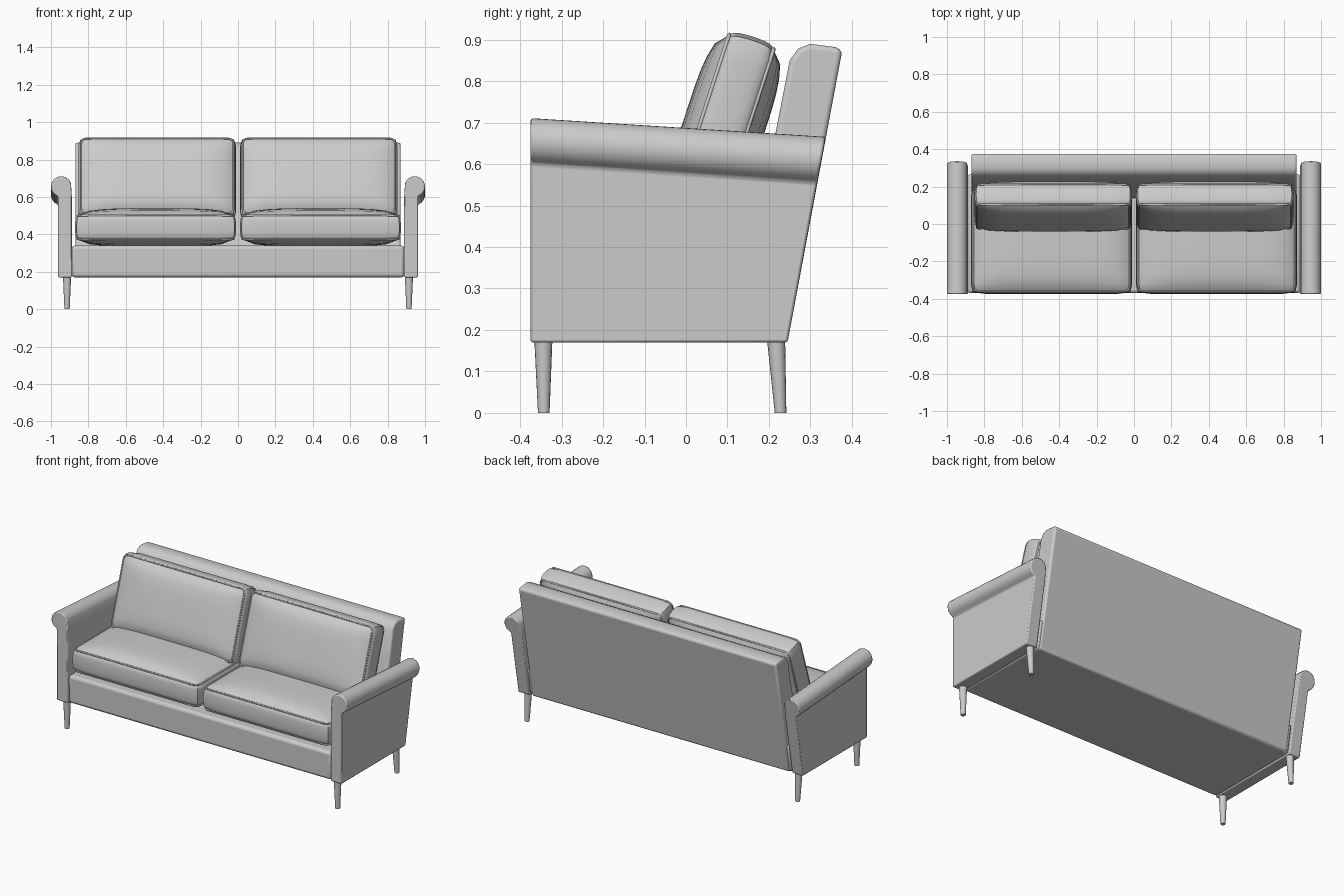
import bpy, bmesh, math
from mathutils import Matrix, Vector

if "Cube" in bpy.data.objects:
    bpy.data.objects.remove(bpy.data.objects["Cube"])

# One upholstery colour
fabric = bpy.data.materials.new("warm_grey")
fabric.use_nodes = True
GREY = (0.6, 0.6, 0.6, 1)
fabric.diffuse_color = GREY
fabric.node_tree.nodes["Principled BSDF"].inputs["Base Color"].default_value = GREY


def finish(name, bm, bevel=0, segments=3):
    """Turn a bmesh into a smooth shaded object with an optional bevel."""
    bmesh.ops.recalc_face_normals(bm, faces=bm.faces)
    mesh = bpy.data.meshes.new(name)
    bm.to_mesh(mesh)
    bm.free()
    mesh.materials.append(fabric)
    obj = bpy.data.objects.new(name, mesh)
    bpy.context.collection.objects.link(obj)
    if bevel:
        mod = obj.modifiers.new("soft_edges", "BEVEL")
        mod.width, mod.segments = bevel, segments
        mod.limit_method, mod.angle_limit = "ANGLE", math.radians(40)
    bpy.ops.object.select_all(action="DESELECT")
    obj.select_set(True)
    bpy.context.view_layer.objects.active = obj
    bpy.ops.object.shade_smooth_by_angle(angle=math.radians(45))
    return obj


def loft(name, first, second, bevel=0, segments=3):
    """Join two matching outlines into a closed solid."""
    bm = bmesh.new()
    a = [bm.verts.new(p) for p in first]
    b = [bm.verts.new(p) for p in second]
    bm.faces.new(a)
    bm.faces.new(b)
    for i in range(len(a)):
        j = (i + 1) % len(a)
        bm.faces.new((a[i], a[j], b[j], b[i]))
    return finish(name, bm, bevel, segments)


def slab(name, profile, half_width, bevel, segments=3):
    """Side profile (y, z) stretched across the width."""
    return loft(name, [(-half_width, y, z) for y, z in profile],
                [(half_width, y, z) for y, z in profile], bevel, segments)


def cushion(name, size, crown, matrix):
    """Padded box with bulging large faces and piped edges; thin axis is local z."""
    bm = bmesh.new()
    bmesh.ops.create_cube(bm, size=2)
    bmesh.ops.subdivide_edges(bm, edges=bm.edges[:], cuts=11, use_grid_fill=True)
    half = Vector(size) / 2
    radius = 0.03
    for v in bm.verts:
        u, w, t = v.co
        puff = (1 - u ** 4) * (1 - w ** 4)
        p = Vector((u * half.x, w * half.y, t * half.z))
        core = Vector([max(-h + radius, min(h - radius, c)) for c, h in zip(p, half)])
        offset = p - core
        if offset.length > 0:
            p = core + offset.normalized() * radius
        p.z += t * crown * puff
        bulge = 0.008 * (1 - t * t)
        p.x += bulge * u
        p.y += bulge * w
        v.co = matrix @ p
    finish(name, bm)

    # Piping around both large faces
    for side, label in ((1, "upper"), (-1, "lower")):
        curve = bpy.data.curves.new(name + "_piping", "CURVE")
        curve.dimensions = "3D"
        curve.bevel_depth, curve.bevel_resolution = 0.005, 1
        spline = curve.splines.new("POLY")
        pts = []
        for k, (cx, cy) in enumerate(((1, 1), (-1, 1), (-1, -1), (1, -1))):
            for step in range(4):
                ang = (k + step / 3) * math.pi / 2
                pts.append(matrix @ Vector((
                    cx * (half.x - radius) + math.cos(ang) * 0.025,
                    cy * (half.y - radius) + math.sin(ang) * 0.025,
                    side * (half.z - 0.011))))
        spline.points.add(len(pts) - 1)
        for sp, p in zip(spline.points, pts):
            sp.co = (*p, 1)
        spline.use_cyclic_u = True
        curve.materials.append(fabric)
        bpy.context.collection.objects.link(
            bpy.data.objects.new(f"{name}_{label}_piping", curve))


# Seat base and leaning back
slab("seat_base", [(-0.37, 0.17), (0.24, 0.17), (0.27, 0.34), (-0.37, 0.34)], 0.89, 0.018)
slab("backrest", [(0.10, 0.17), (0.245, 0.17), (0.377, 0.875), (0.36, 0.882),
                  (0.30, 0.89), (0.27, 0.878), (0.25, 0.85), (0.215, 0.67)], 0.87, 0.012)

for sign, side in ((1, "left"), (-1, "right")):
    # Arm: straight panel flowing into an outward roll that drops to the back
    outline = [(0.888, 0.17), (0.962, 0.17), (0.962, 0.60)]
    for i in range(15):
        a = math.radians(-65 + i * 225 / 14)
        outline.append((0.945 + 0.055 * math.cos(a), 0.656 + 0.055 * math.sin(a)))
    outline.append((0.888, 0.60))
    front = [(sign * x, -0.375, z) for x, z in outline]
    rear = []
    for x, z in outline:
        z -= 0.045 * min(1, max(0, (z - 0.17) / 0.4))
        rear.append((sign * x, 0.245 + (z - 0.17) * 0.185, z))
    loft(side + "_arm", front, rear, 0.006, 2)

    # Cushions
    cushion(side + "_seat_cushion", (0.845, 0.56, 0.15), 0.028,
            Matrix.Translation((sign * 0.441, -0.085, 0.437)))
    lean = Matrix.Rotation(math.radians(72), 4, "X")
    cushion(side + "_back_cushion", (0.825, 0.43, 0.135), 0.03,
            Matrix.Translation((sign * 0.432, 0.093, 0.695)) @ lean)

    # Tapered legs
    for label, top_y, foot_y in (("front", -0.344, -0.343), ("back", 0.217, 0.228)):
        rings = []
        for y, z, r in ((foot_y, 0, 0.014), (top_y, 0.18, 0.022)):
            rings.append([(sign * 0.914 + r * math.cos(i * math.pi / 8),
                           y + r * math.sin(i * math.pi / 8), z) for i in range(16)])
        loft(f"{side}_{label}_leg", *rings)
